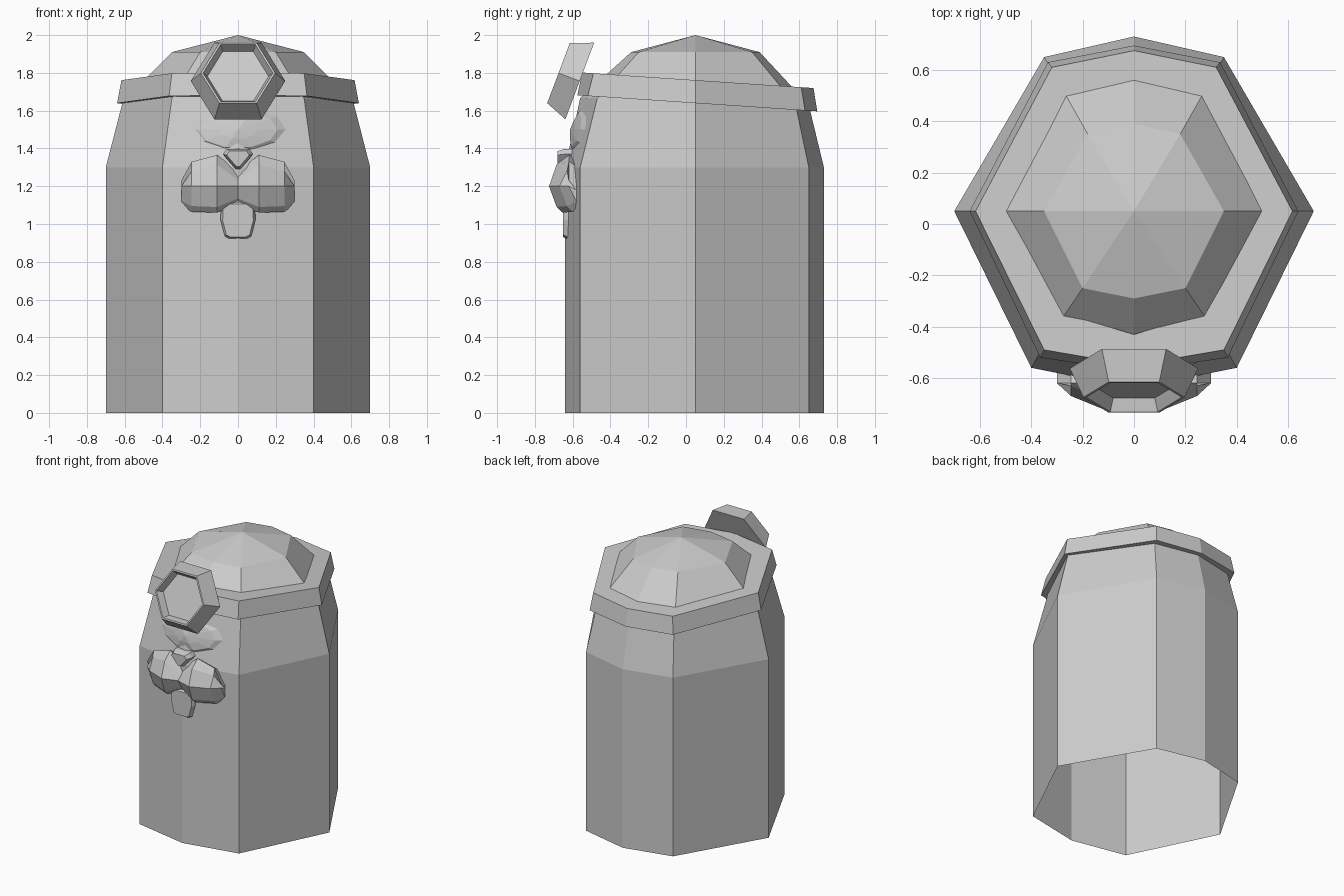
import bpy, bmesh, math
from mathutils import Vector, Matrix

cube = bpy.data.objects.get("Cube")
if cube:
    bpy.data.objects.remove(cube, do_unlink=True)

grey = bpy.data.materials.new("plain grey")
grey.use_nodes = True
colour = (0.6, 0.6, 0.6, 1)
grey.diffuse_color = colour
grey.node_tree.nodes["Principled BSDF"].inputs["Base Color"].default_value = colour


def loft(name, rings, cap_start=False, cap_end=False, closed=False):
    """Skin a list of equal-length point loops."""
    bm = bmesh.new()
    loops = [[bm.verts.new(p) for p in ring] for ring in rings]
    pairs = list(zip(loops, loops[1:]))
    if closed:
        pairs.append((loops[-1], loops[0]))
    for a, b in pairs:
        for i in range(len(a)):
            j = (i + 1) % len(a)
            bm.faces.new((a[i], a[j], b[j], b[i]))
    if cap_start:
        bm.faces.new(loops[0][::-1])
    if cap_end:
        bm.faces.new(loops[-1])
    bmesh.ops.remove_doubles(bm, verts=bm.verts, dist=0.0005)
    bmesh.ops.recalc_face_normals(bm, faces=bm.faces)
    mesh = bpy.data.meshes.new(name)
    bm.to_mesh(mesh)
    bm.free()
    mesh.materials.append(grey)
    obj = bpy.data.objects.new(name, mesh)
    bpy.context.collection.objects.link(obj)
    return obj


def outline(side, front, back, z, slope=0.0):
    """Eight-sided loop; front and back are (corner x, corner y, middle y)."""
    half = [(0, front[2]), (front[0], front[1]), (side, 0.05),
            (back[0], back[1]), (0, back[2])]
    pts = half + [(-x, y) for x, y in half[-2:0:-1]]
    return [(x, y, z + slope * y) for x, y in pts]


# Hollow body, tapering into the faceted dome
wide = (0.70, (0.40, -0.56, -0.64), (0.35, 0.65, 0.73))
body_rings = [
    outline(*wide, 0),
    outline(*wide, 1.3),
    outline(0.61, (0.35, -0.47, -0.56), (0.31, 0.58, 0.65), 1.65, -0.03),
    outline(0.35, (0.20, -0.25, -0.29), (0.18, 0.35, 0.39), 1.91),
    outline(0, (0, 0.05, 0.05), (0, 0.05, 0.05), 2.0),
]
loft("body", body_rings)

# Headband, tipped up towards the front
slope = -0.067
low = (0.64, (0.365, -0.52, -0.575), (0.335, 0.63, 0.695))
high = (0.617, (0.35, -0.49, -0.55), (0.32, 0.61, 0.675))
inner = (0.49, (0.27, -0.35, -0.43), (0.25, 0.49, 0.56))
loft("headband", [
    outline(*inner, 1.643, slope), outline(*low, 1.643, slope),
    outline(*high, 1.765, slope), outline(*inner, 1.765, slope)], closed=True)

# Six-sided badge with a sunken face
tilt = Matrix.Rotation(math.radians(-20.6), 3, "X")


def hexagon(radius, depth):
    centre = Vector((0, -0.5625, 1.757))
    return [centre + tilt @ Vector((radius * math.cos(i * math.pi / 3), -depth,
                                    radius * math.sin(i * math.pi / 3)))
            for i in range(6)]


loft("badge", [hexagon(0.25, 0), hexagon(0.197, 0.12), hexagon(0.185, 0.12),
               hexagon(0.162, 0.07)], cap_start=True, cap_end=True)

# Soft brow swelling, barely proud of the front
brow = []
for radius, rise in ((1, -0.03), (0.7, 0.005), (0.35, 0.015), (0, 0.018)):
    ring = []
    for i in range(10):
        a = i * math.pi / 5
        x, z = 0.3 * radius * math.cos(a), 1.5 + 0.14 * radius * math.sin(a)
        ring.append((x, -0.64 + 0.2 * abs(x) + 0.22 * (z - 1.3) - rise, z))
    brow.append(ring)
loft("brow", brow)

# Two-lobed muzzle: cross-sections from one cheek to the other
cheek = [(0.30, 1.09, 1.23, -0.62), (0.245, 1.065, 1.33, -0.67),
         (0.11, 1.06, 1.365, -0.725), (0, 1.105, 1.28, -0.69)]
sections = cheek + [(-x, b, t, f) for x, b, t, f in cheek[-2::-1]]
loft("muzzle", [[(x, -0.57, top - 0.03), (x, -0.62, top), (x, f + 0.04, top - 0.05),
                 (x, f, 1.2), (x, f + 0.04, bottom + 0.03),
                 (x, f + 0.07, bottom), (x, -0.57, bottom + 0.01)]
                for x, bottom, top, f in sections], True, True)


def plate(name, profile, front, back, inset):
    """Symmetric plate from a right-hand (x, z) profile, bevelled in front."""
    pts = profile + [(-x, z) for x, z in profile[::-1]]
    mid = sum(z for _, z in pts) / len(pts)
    small = [(x * inset, front, mid + (z - mid) * inset) for x, z in pts]
    loft(name, [[(x, back, z) for x, z in pts],
                [(x, (front + back) / 2, z) for x, z in pts], small], True, True)


# Small nose and hanging tongue
plate("nose", [(0.06, 1.398), (0.08, 1.37), (0.06, 1.345), (0.012, 1.29)],
      -0.68, -0.60, 0.75)
plate("tongue", [(0.09, 1.12), (0.092, 1.02), (0.07, 0.935), (0.045, 0.922)],
      -0.652, -0.615, 0.88)
